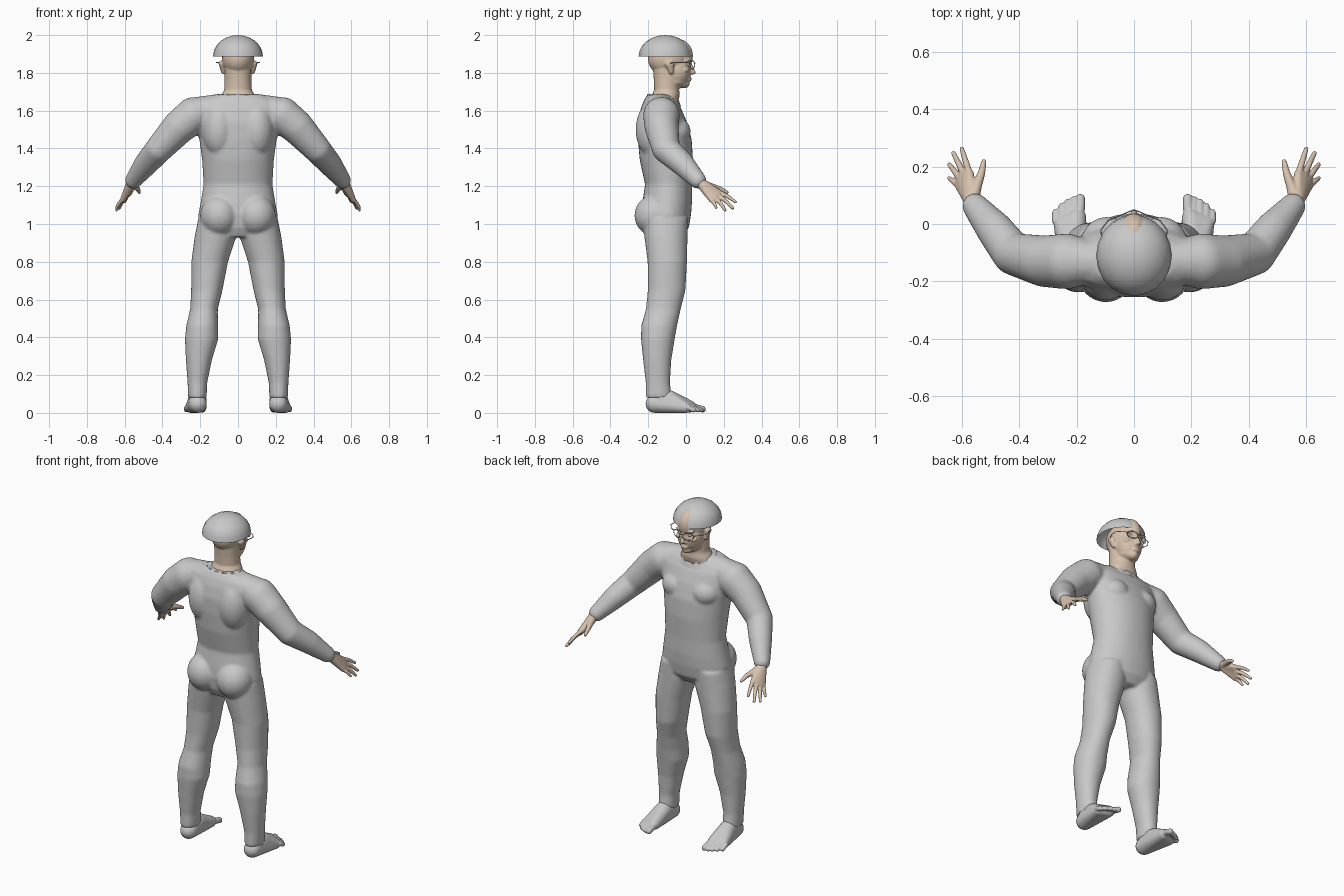
import bpy, bmesh, math
from mathutils import Vector

cube = bpy.data.objects.get("Cube")
if cube:
    bpy.data.objects.remove(cube)


def material(name, color):
    m = bpy.data.materials.new(name)
    m.use_nodes = True
    m.diffuse_color = (*color, 1)
    m.node_tree.nodes["Principled BSDF"].inputs["Base Color"].default_value = (*color, 1)
    return m


GREY = material("plain grey", (0.58, 0.58, 0.58))
SKIN = material("skin", (0.68, 0.54, 0.42))

# Evenly spread points on a unit sphere
COUNT = 240
SPHERE = []
for i in range(COUNT):
    h = 1 - 2 * (i + 0.5) / COUNT
    a = i * math.pi * (3 - math.sqrt(5))
    r = math.sqrt(1 - h * h)
    SPHERE.append(Vector((r * math.cos(a), r * math.sin(a), h)))


def blob(bm, *balls):
    """Convex skin around balls given as (x, y, z, r) or (x, y, z, rx, ry, rz)."""
    part = bmesh.new()
    for b in balls:
        rad = b[3:] if len(b) == 6 else (b[3],) * 3
        for p in SPHERE:
            part.verts.new([b[k] + p[k] * rad[k] for k in range(3)])
    bmesh.ops.convex_hull(part, input=part.verts[:])
    bmesh.ops.delete(part, geom=[v for v in part.verts if not v.link_faces], context="VERTS")
    bmesh.ops.recalc_face_normals(part, faces=part.faces[:])
    append(bm, part)


def chain(bm, *balls):
    for a, b in zip(balls, balls[1:]):
        blob(bm, a, b)


def loft(bm, rings, sides=40):
    """Closed tube of level ellipses: (centre x, z, half width, back y, front y)."""
    part = bmesh.new()
    loops = []
    for cx, z, rx, yb, yf in rings:
        loop = []
        for i in range(sides):
            a = 2 * math.pi * i / sides
            c, s = math.cos(a), math.sin(a)
            c = math.copysign(abs(c) ** 0.92, c)
            loop.append(part.verts.new((cx + rx * c, (yb + yf) / 2 + (yf - yb) / 2 * s, z)))
        loops.append(loop)
    for lo, hi in zip(loops, loops[1:]):
        for i in range(sides):
            j = (i + 1) % sides
            part.faces.new((lo[i], lo[j], hi[j], hi[i]))
    part.faces.new(loops[0])
    part.faces.new(loops[-1])
    bmesh.ops.recalc_face_normals(part, faces=part.faces[:])
    append(bm, part)


def append(bm, part):
    tmp = bpy.data.meshes.new("part")
    part.to_mesh(tmp)
    part.free()
    bm.from_mesh(tmp)
    bpy.data.meshes.remove(tmp)


def finish(bm, name, mat, voxel=0, smooth=0):
    me = bpy.data.meshes.new(name)
    bm.to_mesh(me)
    bm.free()
    me.materials.append(mat)
    for p in me.polygons:
        p.use_smooth = True
    ob = bpy.data.objects.new(name, me)
    bpy.context.collection.objects.link(ob)
    if voxel:
        rm = ob.modifiers.new("merge", "REMESH")
        rm.mode = "VOXEL"
        rm.voxel_size = voxel
        rm.use_smooth_shade = True
        sm = ob.modifiers.new("soften", "SMOOTH")
        sm.iterations = smooth
    return ob


# Suit: torso, arms and legs merged into one skin
suit = bmesh.new()
loft(suit, [(0, .93, .12, -.20, -.02), (0, .98, .20, -.225, .015), (0, 1.05, .21, -.235, .027),
            (0, 1.12, .197, -.23, .032), (0, 1.21, .182, -.217, .032), (0, 1.34, .19, -.245, .037),
            (0, 1.45, .205, -.255, .03), (0, 1.54, .235, -.255, .005), (0, 1.61, .25, -.24, -.025),
            (0, 1.65, .22, -.225, -.05), (0, 1.685, .13, -.205, -.08)])
for s in (-1, 1):
    blob(suit, (s * .098, -.165, 1.045, .102, .108, .11))      # buttock
    blob(suit, (s * .10, -.17, 1.50, .09, .097, .15))          # shoulder blade
    blob(suit, (s * .095, -.065, 1.49, .09, .09, .08))         # chest
    blob(suit, (s * .09, -.135, 1.63, .06), (s * .235, -.13, 1.575, .095))
    chain(suit, (s * .235, -.13, 1.575, .097), (s * .31, -.13, 1.515, .09),
          (s * .42, -.105, 1.395, .073), (s * .485, -.02, 1.32, .064), (s * .553, .062, 1.232, .045))
    loft(suit, [(s * .11, 1.03, .10, -.23, .01), (s * .12, .93, .11, -.22, .008),
                (s * .15, .80, .097, -.203, .005), (s * .165, .65, .083, -.202, -.003),
                (s * .18, .55, .073, -.212, -.028), (s * .19, .46, .084, -.237, -.048),
                (s * .193, .39, .088, -.238, -.06), (s * .207, .28, .069, -.227, -.078),
                (s * .215, .16, .052, -.213, -.085), (s * .215, .08, .049, -.213, -.075)])
finish(suit, "body_suit", GREY, 0.008, 7)

# Feet with five toes each
for s, side in ((-1, "right"), (1, "left")):
    foot = bmesh.new()
    blob(foot, (s * .213, -.166, .048, .048), (s * .215, -.09, .072, .048), (s * .198, .02, .034, .032),
         (s * .252, .0, .028, .028))
    blob(foot, (s * .215, -.14, .07, .046), (s * .215, -.14, .13, .045))
    for i in range(5):
        x = .187 + .0215 * i
        tip = .088 - .003 * i * i
        r = .017 if i == 0 else .0125
        chain(foot, (s * (.2 + .013 * i), .01 - .004 * i, .032, .022),
              (s * x, tip - .03, .028, r), (s * x, tip, r + .002, r))
    finish(foot, side + "_foot", GREY, 0.005, 2)

    # Hand: each finger runs from the wrist through its knuckle to the tip
    hand = bmesh.new()
    wrist = (s * .566, .082, 1.213, .027)
    knuckles = [(s * .573, .175, 1.167, .015), (s * .591, .170, 1.150, .015),
                (s * .604, .156, 1.136, .015), (s * .611, .135, 1.127, .014)]
    tips = [(s * .600, .262, 1.117, .008), (s * .629, .247, 1.084, .008),
            (s * .643, .207, 1.074, .008), (s * .644, .160, 1.086, .007)]
    chain(hand, (s * .54, .045, 1.245, .028), wrist)
    for a, b in zip(knuckles, knuckles[1:]):
        blob(hand, wrist, a, b)
    for k, t in zip(knuckles, tips):
        mid = [(a + b) / 2 for a, b in zip(k, t)]
        mid[2] += .006
        mid[3] = .0105
        chain(hand, (*k[:3], .0125), tuple(mid), t)
    chain(hand, wrist, (s * .549, .128, 1.20, .018), (s * .531, .178, 1.187, .013),
          (s * .523, .217, 1.168, .009))
    finish(hand, side + "_hand", SKIN, 0.004, 2)

# Head and neck
head = bmesh.new()
loft(head, [(0, 1.61, .10, -.195, -.055), (0, 1.655, .105, -.195, -.04), (0, 1.68, .09, -.182, -.034),
            (0, 1.71, .073, -.168, -.036), (0, 1.76, .071, -.17, -.035), (0, 1.82, .07, -.175, -.04)])
blob(head, (0, -.095, 1.875, .085, .107, .094))             # skull
blob(head, (0, -.05, 1.89, .06, .087, .092))                # forehead
blob(head, (0, -.05, 1.81, .074, .077, .092))               # face
blob(head, (0, -.055, 1.757, .062, .062, .035), (0, -.012, 1.742, .028, .032, .024))
blob(head, (0, .022, 1.845, .008, .010, .010), (0, .036, 1.802, .012, .016, .011))
blob(head, (0, .024, 1.798, .020, .013, .009))              # nostrils
for z in (1.772, 1.761):
    blob(head, (0, .016, z, .024, .014, .006))              # lips
for s in (-1, 1):
    blob(head, (s * .033, .008, 1.864, .026, .018, .008))   # brow
    blob(head, (s * .045, -.005, 1.815, .022, .022, .014))  # cheekbone
    blob(head, (s * .086, -.088, 1.847, .016, .024, .018), (s * .078, -.078, 1.805, .012, .012, .012))
finish(head, "head", SKIN, 0.005, 3)

# Eyes
for s, side in ((-1, "right"), (1, "left")):
    eye = bmesh.new()
    blob(eye, (s * .032, .006, 1.842, .012))
    finish(eye, side + "_eye", GREY)

# Ragged neckline around the neck, lower at the front
collar = bmesh.new()
N = 36
rows = [[], []]
for i in range(N):
    a = 2 * math.pi * i / N
    c, f = math.cos(a), math.sin(a)
    drop = .035 * max(f, 0)
    ragged = .007 * math.sin(i * 2.4)
    rows[0].append(collar.verts.new((.128 * c, -.12 + .094 * f, 1.655 - drop)))
    rows[1].append(collar.verts.new((.108 * c, -.12 + .083 * f, 1.685 - drop + ragged)))
for i in range(N):
    j = (i + 1) % N
    collar.faces.new((rows[0][i], rows[0][j], rows[1][j], rows[1][i]))
finish(collar, "neckline", GREY)

# Bowl-shaped cap, open underneath
cap = bmesh.new()
bmesh.ops.create_uvsphere(cap, u_segments=20, v_segments=12, radius=1)
bmesh.ops.delete(cap, geom=[v for v in cap.verts if v.co.z < -.01], context="VERTS")
for v in cap.verts:
    v.co = (v.co.x * .132, -.11 + v.co.y * .141, 1.888 + v.co.z * .112)
finish(cap, "cap", GREY)


def wire(name, points, closed=False):
    cu = bpy.data.curves.new(name, "CURVE")
    cu.dimensions = "3D"
    cu.bevel_depth = .0022
    cu.bevel_resolution = 1
    sp = cu.splines.new("POLY")
    sp.points.add(len(points) - 1)
    for p, co in zip(sp.points, points):
        p.co = (*co, 1)
    sp.use_cyclic_u = closed
    cu.materials.append(GREY)
    bpy.context.collection.objects.link(bpy.data.objects.new(name, cu))


# Glasses: round rims, bridge and side arms
for s, side in ((-1, "right"), (1, "left")):
    ring = [2 * math.pi * i / 20 for i in range(20)]
    wire(side + "_rim", [(s * (.038 + .028 * math.cos(a)), .034 - .012 * math.cos(a),
                          1.842 + .022 * math.sin(a)) for a in ring], True)
    wire(side + "_glasses_arm", [(s * .065, .024, 1.85), (s * .09, .012, 1.854),
                                 (s * .115, -.02, 1.855), (s * .112, -.06, 1.855), (s * .094, -.095, 1.85)])
wire("glasses_bridge", [(-.011, .045, 1.848), (0, .048, 1.852), (.011, .045, 1.848)])
